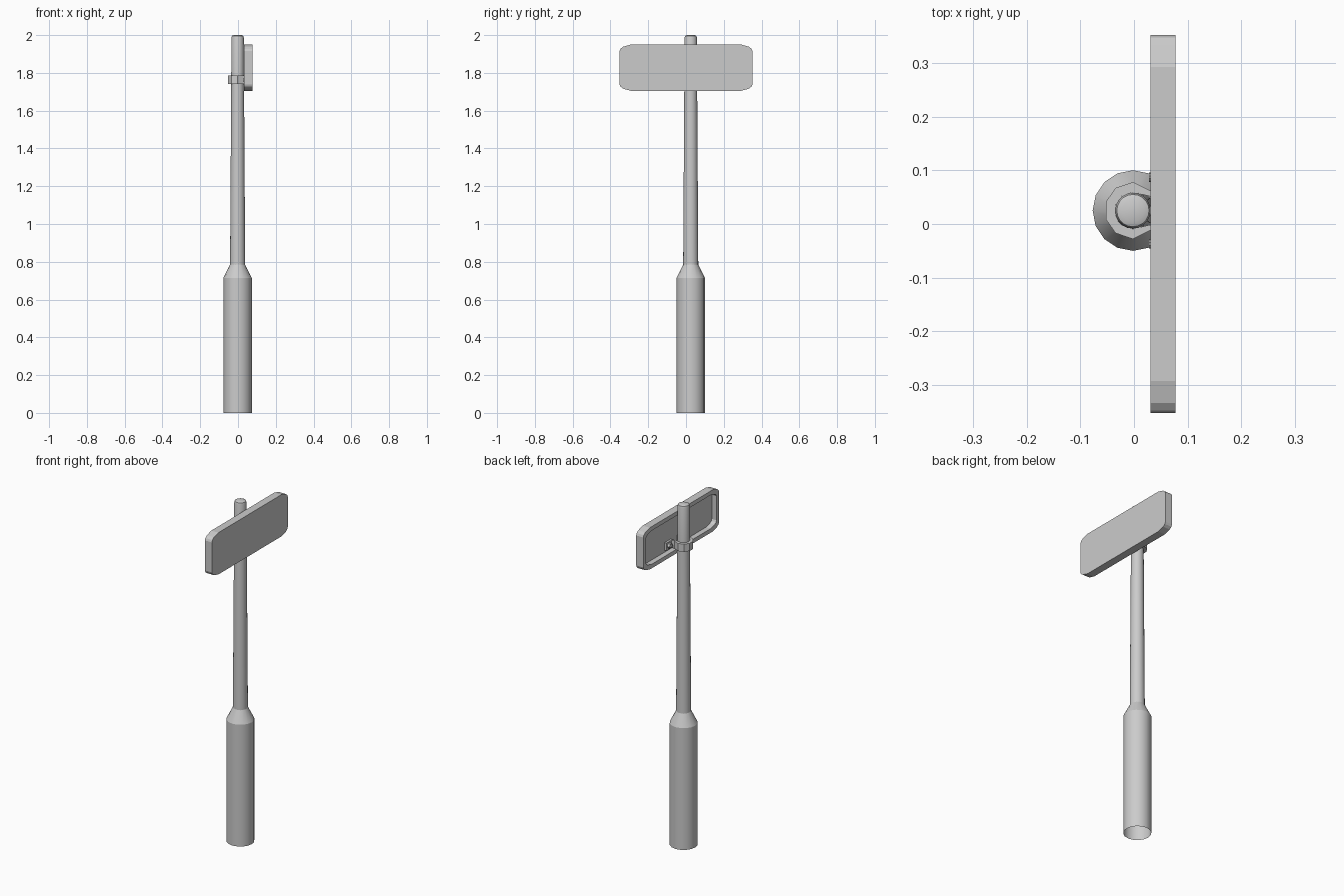
import bpy, bmesh, math

if "Cube" in bpy.data.objects:
    bpy.data.objects.remove(bpy.data.objects["Cube"])

CX, CY = -0.002, 0.025  # pole axis


def finish(bm, name, angle=None):
    bmesh.ops.recalc_face_normals(bm, faces=bm.faces[:])
    me = bpy.data.meshes.new(name)
    bm.to_mesh(me)
    bm.free()
    ob = bpy.data.objects.new(name, me)
    bpy.context.collection.objects.link(ob)
    if angle:
        bpy.ops.object.select_all(action='DESELECT')
        ob.select_set(True)
        bpy.context.view_layer.objects.active = ob
        bpy.ops.object.shade_smooth_by_angle(angle=math.radians(angle))
    return ob


def bridge(bm, a, b):
    n = len(a)
    for i in range(n):
        bm.faces.new((a[i], a[(i + 1) % n], b[(i + 1) % n], b[i]))


def lathe(name, profile, sides):
    # open at the bottom, capped at the top
    bm = bmesh.new()
    rings = [[bm.verts.new((CX + r * math.cos(2 * math.pi * i / sides),
                            CY + r * math.sin(2 * math.pi * i / sides), z))
              for i in range(sides)] for r, z in profile]
    for a, b in zip(rings, rings[1:]):
        bridge(bm, a, b)
    bm.faces.new(rings[-1])
    return finish(bm, name, 25)


# Pole: wide sleeve with a sloped shoulder, then a slender tapering post
lathe("pole_base", [(0.075, 0), (0.075, 0.715), (0.04, 0.785)], 16)
lathe("pole_post", [(0.04, 0.78), (0.034, 1.74), (0.033, 1.985),
                    (0.030, 1.996), (0.0205, 2.0)], 20)


# Sign: rounded panel, hollow at the back with a raised rim
def outline(bm, x, inset):
    corner = [(0.352, 0.088), (0.347, 0.100), (0.333, 0.111), (0.292, 0.1225)]
    q = [(y * (0.352 - inset) / 0.352, z * (0.1225 - inset) / 0.1225)
         for y, z in corner]
    pts = (q + [(-y, z) for y, z in reversed(q)]
           + [(-y, -z) for y, z in q] + [(y, -z) for y, z in reversed(q)])
    return [bm.verts.new((x, y, 1.8275 + z)) for y, z in pts]


bm = bmesh.new()
loops = [outline(bm, 0.077, 0), outline(bm, 0.031, 0),
         outline(bm, 0.031, 0.024), outline(bm, 0.062, 0.024)]
for a, b in zip(loops, loops[1:]):
    bridge(bm, a, b)
bm.faces.new(loops[0])
bm.faces.new(loops[-1])
finish(bm, "sign_panel")

# Clamp: faceted strap round the pole, with a flange on each side
arc = [math.radians(a) for a in (67.5, 90, 127.5, 162.5, 197.5, 232.5, 270, 292.5)]
out = [(0.053 * math.cos(a), 0.053 * math.sin(a)) for a in arc]
inn = [(0.034 * math.cos(a), 0.034 * math.sin(a)) for a in arc]
outer = [(0.052, 0.085), (0.052, 0.040), (0.034, 0.036)] + out[1:-1] + \
        [(0.034, -0.036), (0.052, -0.040), (0.052, -0.085)]
inner = [(0.064, 0.085), (0.064, 0.030), (0.034, 0.026)] + inn[1:-1] + \
        [(0.034, -0.026), (0.064, -0.030), (0.064, -0.085)]
bm = bmesh.new()
loops = []
for o, i in zip(outer, inner):
    loops.append([bm.verts.new((CX + x, CY + y, z)) for (x, y), z in
                  ((o, 1.74), (o, 1.785), (i, 1.785), (i, 1.74))])
for a, b in zip(loops, loops[1:]):
    bridge(bm, a, b)
bm.faces.new(loops[0])
bm.faces.new(loops[-1])
finish(bm, "clamp_strap")

# Bolts through the flanges
for side, tag in ((1, "left"), (-1, "right")):
    for r, x0, x1, part in ((0.016, 0.036, 0.052, "nut"), (0.009, 0.028, 0.054, "bolt")):
        bpy.ops.mesh.primitive_cylinder_add(
            vertices=6 if part == "nut" else 10, radius=r, depth=x1 - x0,
            location=((x0 + x1) / 2, CY + side * 0.062, 1.7625),
            rotation=(0, math.pi / 2, 0))
        bpy.context.object.name = f"clamp_{part}_{tag}"
